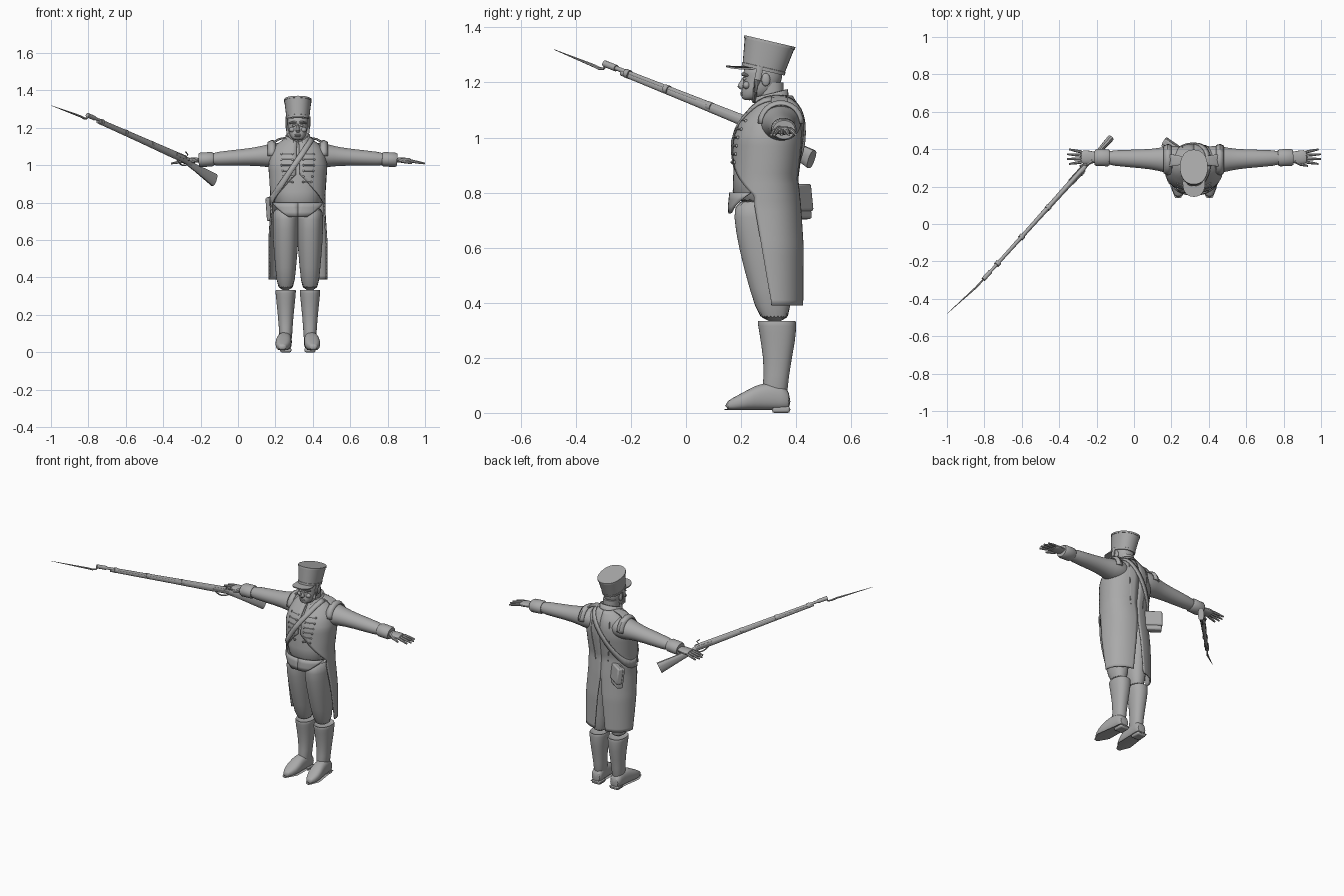
import bpy, bmesh, math
from mathutils import Vector, Matrix
from mathutils.bvhtree import BVHTree

if "Cube" in bpy.data.objects:
    bpy.data.objects.remove(bpy.data.objects["Cube"])

CENTRE = .32  # the figure stands off-centre, as the musket reaches out to its right
CLOTH = .008  # thickness of cloth and leather
FORWARD = Vector((0, 1, 0))
UPWARD = Vector((0, 0, 1))

grey = bpy.data.materials.new("plain_grey")
grey.use_nodes = True
grey.diffuse_color = (.4, .4, .4, 1)
grey.node_tree.nodes["Principled BSDF"].inputs["Base Color"].default_value = grey.diffuse_color


def finish(name, bm, angle):
    """Turn a bmesh into a smooth-shaded grey object."""
    bmesh.ops.recalc_face_normals(bm, faces=bm.faces)
    mesh = bpy.data.meshes.new(name)
    bm.to_mesh(mesh)
    bm.free()
    mesh.materials.append(grey)
    part = bpy.data.objects.new(name, mesh)
    bpy.context.collection.objects.link(part)
    bpy.ops.object.select_all(action='DESELECT')
    part.select_set(True)
    bpy.context.view_layer.objects.active = part
    bpy.ops.object.shade_smooth_by_angle(angle=math.radians(angle))
    return part


def skin(name, rows, closed=True, smooth=False, thick=0, mirror=1, origin=CENTRE, angle=40):
    """Bridge rows of points into a surface; mirror = -1 flips it to the right side."""
    bm = bmesh.new()
    loops = [[bm.verts.new((origin + mirror * x, y, z)) for x, y, z in row] for row in rows]
    count = len(rows[0])
    for low, high in zip(loops, loops[1:]):
        for i in range(count if closed else count - 1):
            j = (i + 1) % count
            bm.faces.new((low[i], low[j], high[j], high[i]))
    if closed:
        bm.faces.new(loops[0][::-1])
        bm.faces.new(loops[-1])
    part = finish(name, bm, angle)
    if thick:
        shell = part.modifiers.new("thickness", 'SOLIDIFY')
        shell.thickness, shell.offset = thick, 0
    if smooth:
        rounding = part.modifiers.new("rounding", 'SUBSURF')
        rounding.levels = rounding.render_levels = 1
    return part


def power(value, exponent):
    return math.copysign(abs(value) ** exponent, value)


def around(z, front, back, half, turn, boxy=.9):
    """Point on a level section; turn 0 faces the front, pi the back."""
    return Vector((half * power(math.sin(turn), boxy),
                   (front + back) / 2 - (back - front) / 2 * power(math.cos(turn), boxy), z))


def oval(z, front, back, half, across=0, sides=24):
    return [around(z, front, back, half, math.tau * i / sides) + Vector((across, 0, 0)) for i in range(sides)]


def tube(name, points, widths, flat=1, sides=12, boxy=1, **options):
    """Sweep an oval along a path; flat is its height over its width."""
    path = [Vector(p) for p in points]
    last = len(path) - 1
    rows = []
    for i, (point, width) in enumerate(zip(path, widths)):
        along = (path[min(i + 1, last)] - path[max(i - 1, 0)]).normalized()
        side = along.cross(FORWARD if abs(along.z) > .9 else UPWARD).normalized()
        rise = side.cross(along) * flat
        turns = [math.tau * (k + .5) / sides for k in range(sides)]
        rows.append([point + width * (side * power(math.cos(a), boxy) + rise * power(math.sin(a), boxy))
                     for a in turns])
    return skin(name, rows, **options)


def ball(name, place, size, mirror=1):
    x, y, z = place
    bm = bmesh.new()
    fit = Matrix.Translation((CENTRE + mirror * x, y, z)) @ Matrix.Diagonal((*size, 1))
    bmesh.ops.create_uvsphere(bm, u_segments=12, v_segments=8, radius=1, matrix=fit)
    finish(name, bm, 80)


def box(name, frame, size):
    bm = bmesh.new()
    bmesh.ops.create_cube(bm, size=1, matrix=frame @ Matrix.Diagonal((*size, 1)))
    part = finish(name, bm, 40)
    edge = part.modifiers.new("round_edges", 'BEVEL')
    edge.width, edge.segments = CLOTH, 2


def read(table, z):
    """Interpolate a table whose first column falls."""
    for upper, lower in zip(table, table[1:]):
        if z >= lower[0]:
            mix = min(1, (upper[0] - z) / (upper[0] - lower[0]))
            return [a + (b - a) * mix for a, b in zip(upper[1:], lower[1:])]
    return table[-1][1:]


# Body outline: height, front, back, half width
BODY = [(1.15, .28, .38, .05), (1.1, .24, .41, .12), (1.05, .2, .42, .14), (1, .18, .42, .15),
        (.85, .17, .4, .14), (.75, .16, .41, .14), (.6, .17, .42, .15), (.4, .19, .42, .15)]
# Front edge of the coat: height, turn away from the middle
OPENING = [(1.15, .03), (.95, .05), (.88, .5), (.79, 1.3), (.4, 1.6)]


def coat(z, turn, off=0):
    front, back, half = read(BODY, z)
    return around(z, front - off, back + off, half + off, turn)


def arm(x):
    """Centre line of the outstretched arm."""
    return Vector((x, .34 + .03 * x, 1.06 - .06 * x))


skin("waistcoat_torso", [oval(z, front, back - CLOTH, half - CLOTH) for z, front, back, half in BODY[:6]],
     smooth=True)

for mirror, side in ((1, "left_"), (-1, "right_")):
    # Coat half: cut away in front, long tail, slit at the back
    rows = []
    for i in range(39):
        z = 1.15 - .02 * i
        start = read(OPENING, z)[0]
        end = math.pi - .6 * max(0, .74 - z)
        rows.append([coat(z, start + (end - start) * k / 18, .004) for k in range(19)])
    skin(side + "coat", rows, closed=False, thick=CLOTH, mirror=mirror)

    # Braid bars with a button at each end, and the back seam
    for i in range(6):
        z = 1.06 - .03 * i
        inner, outer = .16, .6 - .03 * i
        bar = [coat(z, inner + (outer - inner) * k / 4, CLOTH) for k in range(5)]
        tube(side + "braid", bar, [.003] * 5, sides=6, mirror=mirror)
        for end in (bar[0], bar[-1]):
            ball(side + "button", end, [.006] * 3, mirror)
    seam = [coat(1.1 - .03 * k, 2.7 + .02 * k, CLOTH) for k in range(10)]
    tube(side + "back_seam", seam, [.002] * 10, sides=6, mirror=mirror)

    # Pointed hem of the waistcoat
    skin(side + "waistcoat_point", [[coat(.8 - .025 * i, (1.2 - .3 * i) * k / 6, .004) for k in range(7)]
                                    for i in range(4)], closed=False, thick=CLOTH, mirror=mirror)

    # Sleeve, cuff, shoulder strap and wing
    tube(side + "sleeve", [arm(x) for x in (.03, .1, .16, .22, .35, .5)], (.06, .08, .07, .055, .047, .04),
         flat=.9, sides=16, smooth=True, mirror=mirror)
    tube(side + "cuff", [arm(x) for x in (.45, .46, .52, .53)], (.04, .046, .046, .04),
         flat=.85, sides=20, mirror=mirror)
    tube(side + "shoulder_strap", [(.05, .34, 1.15), (.1, .34, 1.14), (.15, .34, 1.11)], (.02, .03, .035),
         flat=.2, boxy=.5, mirror=mirror)
    half_circle = [math.pi * k / 12 for k in range(13)]
    skin(side + "shoulder_wing", [[arm(x) + radius * (FORWARD * math.cos(a) + UPWARD * math.sin(a))
                                   for a in half_circle] for x, radius in ((.12, .075), (.14, .08), (.16, .07))],
         closed=False, thick=CLOTH, mirror=mirror)

    # Hand with spread fingers
    tube(side + "palm", [arm(x) for x in (.5, .53, .57, .61)], (.03, .03, .04, .04),
         flat=.4, smooth=True, mirror=mirror)
    for k in range(4):
        spread = k - 1.5
        base = arm(.6) + FORWARD * spread * .018
        tip = arm(.68 - .006 * spread ** 2) + FORWARD * spread * .026 - UPWARD * .01
        tube(side + "finger", [base, (base + tip) / 2, tip], (.009, .008, .005), sides=8, mirror=mirror)
    tube(side + "thumb", [(.54, .34, 1.03), (.57, .32, 1.02), (.61, .31, 1.01)], (.013, .01, .005),
         sides=8, mirror=mirror)

    # Breeches and boots
    leg = .065
    skin(side + "breeches", [oval(*row, leg) for row in (
        (.78, .18, .4, .07), (.72, .17, .4, .07), (.6, .19, .4, .07), (.45, .23, .38, .055),
        (.32, .27, .38, .045))], smooth=True, mirror=mirror)
    skin(side + "boot_shaft", [oval(*row, leg) for row in (
        (.32, .27, .39, .04), (.34, .26, .4, .055), (.32, .26, .4, .055), (.27, .27, .4, .05),
        (.13, .29, .37, .035), (.03, .26, .37, .035))], smooth=True, mirror=mirror)
    lengths = (.38, .35, .29, .25, .2, .14)
    heights = (.03, .05, .05, .045, .03, .015)
    sections = []
    for y, height in zip(lengths, heights):
        x = leg + .08 * (.38 - y)
        half = .045 - 8 * (y - .2) ** 2 * (y < .2) - .06 * max(0, y - .2)
        sections.append([(x + half * power(math.cos(a), .8), y, .01 + height + height * power(math.sin(a), .8))
                         for a in (math.tau * k / 16 for k in range(16))])
    skin(side + "boot_foot", sections, smooth=True, mirror=mirror)
    skin(side + "boot_sole", [[(x, y, min(z, .015)) for x, y, z in row] for row in sections], mirror=mirror)
    box(side + "boot_heel", Matrix.Translation((CENTRE + mirror * leg, .345, .012)), (.06, .065, .024))

    # Ears, eyes, brows, cheeks and chin strap
    ball(side + "ear", (.056, .29, 1.21), (.008, .016, .024), mirror)
    ball(side + "eye", (.02, .214, 1.213), (.011, .008, .006), mirror)
    ball(side + "cheek", (.03, .22, 1.19), (.017, .014, .014), mirror)
    tube(side + "brow", [(.008, .207, 1.23), (.025, .207, 1.23), (.045, .224, 1.225)], (.006, .007, .004),
         sides=8, mirror=mirror)
    tube(side + "chin_strap", [(.06, .27, 1.26), (.06, .26, 1.21), (.05, .25, 1.17), (.03, .25, 1.15),
                               (0, .245, 1.135)], [.007] * 5, flat=1.8, sides=8, mirror=mirror)

# Head, neck, nose and mouth
skin("head", [oval(*row) for row in (
    (1.135, .21, .25, .02), (1.145, .2, .29, .035), (1.17, .2, .33, .05), (1.21, .21, .35, .055),
    (1.23, .207, .35, .057), (1.27, .21, .35, .057))], smooth=True)
skin("neck", [oval(z, .26, .355, .046) for z in (1.08, 1.2)])
skin("nose", [oval(z, front, .23, half, sides=10) for z, front, half in (
    (1.225, .206, .006), (1.2, .195, .009), (1.185, .18, .014), (1.172, .2, .009))], smooth=True)
for name, z in (("upper_lip", 1.163), ("lower_lip", 1.156)):
    ball(name, (0, .205, z), (.018, .008, .005))

# Standing collar, open at the throat and higher behind
turns = [.35 + (math.tau - .7) * k / 24 for k in range(25)]
skin("collar", [[around(z, .25, back, half, a) - UPWARD * (.015 + .015 * math.cos(a)) for a in turns]
                for z, back, half in ((1.11, .39, .075), (1.14, .37, .06), (1.175, .366, .062))],
     closed=False, thick=CLOTH)

# Tall cap, leaning back, with a peak
lean = Matrix.Translation((0, .28, 1.243)) @ Matrix.Rotation(-.23, 4, 'X')
skin("cap", [[lean @ p for p in oval(z, -radius, radius, radius * .78, sides=32)] for z, radius in (
    (0, .08), (.012, .081), (.013, .079), (.1, .092), (.1, .095), (.11, .095))], angle=30)
skin("cap_peak", [[p - UPWARD * 2.5 * p.x ** 2 for p in oval(z, .145, .29, .06)] for z in (1.256, 1.262)])

# Cross belt: wrapped over the body from the left shoulder to the right hip
probe = bmesh.new()
for name in ("waistcoat_torso", "left_coat", "right_coat"):
    probe.from_mesh(bpy.data.objects[name].data)
surface = BVHTree.FromBMesh(probe)
shoulder, hip = Vector((CENTRE + .075, .31, 1.14)), Vector((CENTRE - .14, .31, .82))
slope = (shoulder - hip).normalized()
edge = slope.cross(FORWARD) * .014
rows = []
for k in range(49):
    turn = math.tau * k / 48
    out = slope * math.cos(turn) + FORWARD * math.sin(turn)
    hits = [surface.ray_cast((shoulder + hip) / 2 + e + out, -out)[0] for e in (edge, -edge)]
    if all(hits):
        rows.append([hit + out * CLOTH for hit in hits])
skin("cross_belt", rows, closed=False, thick=CLOTH, origin=0)
probe.free()

# Cartridge pouch behind the right hip
pouch = Matrix.Translation((.2, .41, .765)) @ Matrix.Rotation(-.6, 4, 'Z') @ Matrix.Rotation(.12, 4, 'X')
box("pouch", pouch, (.1, .04, .125))
box("pouch_flap", pouch @ Matrix.Translation((0, .01, .015)), (.108, .035, .1))

# Musket: swept along its own axis from the muzzle to the butt
muzzle = Vector((-.8, -.29, 1.262))
axis = Vector((.64, .71, -.28)).normalized()
across = axis.cross(UPWARD).normalized()
rise = across.cross(axis)


def gun(along, up=0, out=0):
    return muzzle + axis * along + rise * up + across * out


tube("musket_barrel", [gun(0, .004), gun(.8, .006)], (.008, .011), origin=0)
tube("musket_stock", [gun(.08, -.004), gun(.45, -.005), gun(.7, -.006), gun(.8, -.006), gun(.86, -.018)],
     (.009, .012, .015, .015, .01), flat=1.2, boxy=.8, origin=0)
tube("musket_butt", [gun(.83, -.014), gun(.9, -.024), gun(1, -.037), gun(1.06, -.045)],
     (.008, .01, .015, .018), flat=2, boxy=.8, origin=0)
for along in (.1, .3, .52):
    tube("musket_band", [gun(along), gun(along + .02)], (.016, .016), origin=0)
for out in (-.015, .015):
    tube("musket_lock", [gun(.72, 0, out), gun(.82, 0, out)], (.003, .003), flat=3, origin=0)
tube("musket_hammer", [gun(.79, 0, .018), gun(.8, .022, .018), gun(.78, .03, .018)], [.004] * 3, origin=0)
tube("trigger_guard", [gun(.74 + .01 * k, -.02 - .02 * math.sin(math.pi * k / 10)) for k in range(11)],
     [.004] * 11, sides=8, origin=0)

# Bayonet with socket, elbow and spike
tube("bayonet_socket", [gun(-.01, .004), gun(.05, .004)], (.012, .012), origin=0)
tube("bayonet", [gun(0), gun(-.01, -.016), gun(-.03, -.02), gun(-.06, -.018), (-1, -.48, 1.32)],
     (.005, .005, .006, .006, .001), sides=6, origin=0)
